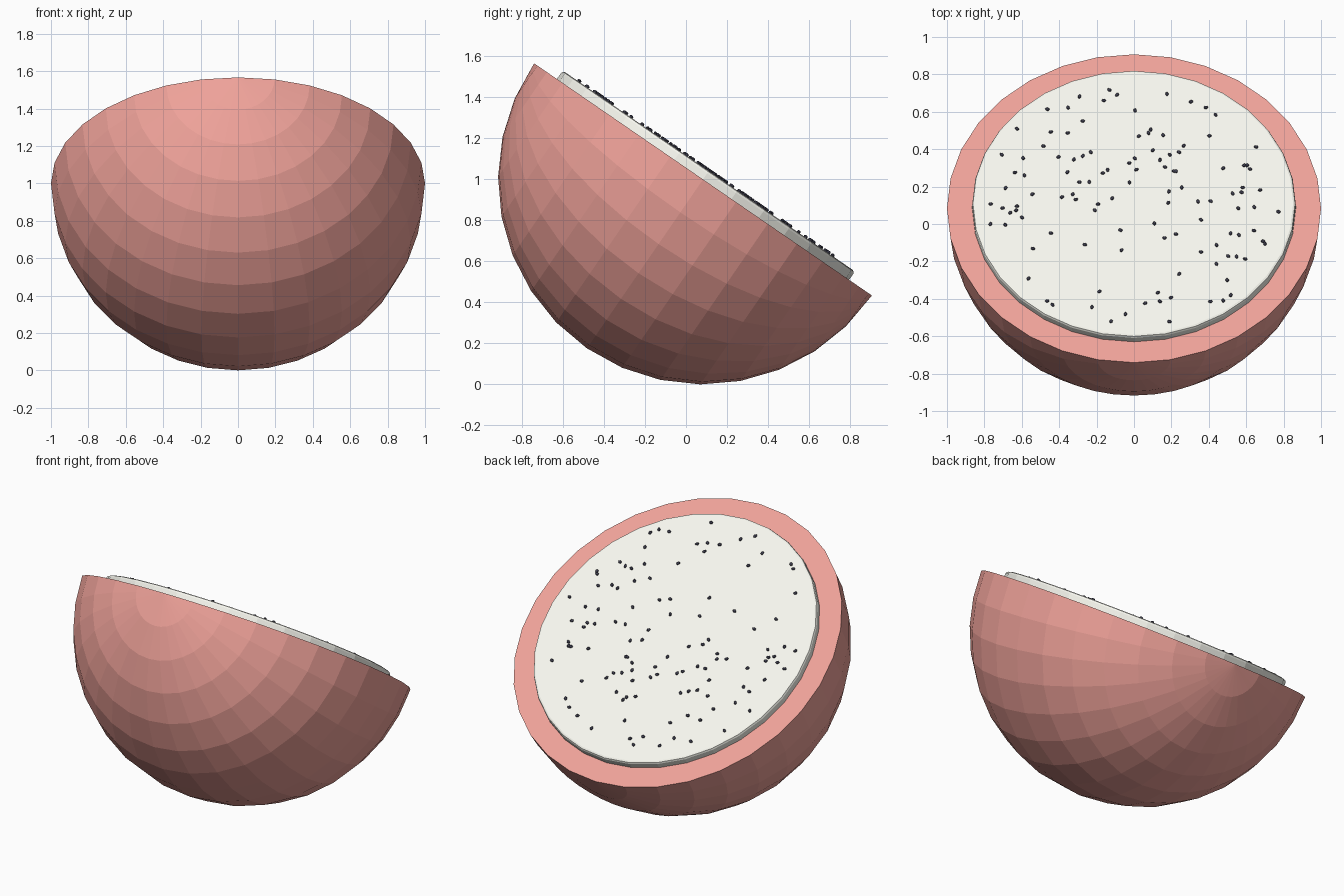
import bpy, bmesh, math, random
from mathutils import Matrix

if "Cube" in bpy.data.objects:
    bpy.data.objects.remove(bpy.data.objects["Cube"])

TILT = Matrix.Translation((0, 0.083, 1.0)) @ Matrix.Rotation(math.radians(-34.5), 4, 'X')


def make(name, bm, color):
    bmesh.ops.recalc_face_normals(bm, faces=bm.faces)
    mesh = bpy.data.meshes.new(name)
    bm.to_mesh(mesh)
    bm.free()
    mat = bpy.data.materials.new(name + "_colour")
    mat.diffuse_color = (*color, 1)
    mat.use_nodes = True
    mat.node_tree.nodes["Principled BSDF"].inputs["Base Color"].default_value = mat.diffuse_color
    mesh.materials.append(mat)
    obj = bpy.data.objects.new(name, mesh)
    obj.matrix_world = TILT
    bpy.context.collection.objects.link(obj)
    return obj


# Fruit skin: half a sphere with both poles on the cut rim, capped flat
bm = bmesh.new()
bmesh.ops.create_uvsphere(bm, u_segments=32, v_segments=16, radius=1,
                          matrix=Matrix.Rotation(math.radians(90), 4, 'X'))
bmesh.ops.bisect_plane(bm, geom=bm.verts[:] + bm.edges[:] + bm.faces[:], dist=1e-4,
                       plane_co=(0, 0, 0), plane_no=(0, 0, 1), clear_outer=True)
bmesh.ops.contextual_create(bm, geom=[e for e in bm.edges if e.is_boundary])
make("fruit_skin", bm, (0.86, 0.36, 0.32))

# Pale flesh disc with a small bevel, sitting on the cut
bm = bmesh.new()
bmesh.ops.create_cone(bm, cap_ends=True, segments=32, radius1=0.865, radius2=0.865,
                      depth=0.1)
rims = [e for e in bm.edges if abs(e.verts[0].co.z - e.verts[1].co.z) < 1e-4]
bmesh.ops.bevel(bm, geom=rims, offset=0.014, segments=2, profile=0.5, affect='EDGES')
make("flesh", bm, (0.94, 0.94, 0.87))

# Scattered seeds, slightly elongated and turned at random
random.seed(7)
bm = bmesh.new()
for _ in range(116):
    r, a = 0.8 * math.sqrt(random.random()), random.uniform(0, math.tau)
    m = (Matrix.Translation((r * math.cos(a), r * math.sin(a), 0.054))
         @ Matrix.Rotation(random.uniform(0, math.tau), 4, 'Z')
         @ Matrix.Diagonal((0.012, 0.009, 0.008, 1)))
    bmesh.ops.create_uvsphere(bm, u_segments=8, v_segments=6, radius=1, matrix=m)
make("seeds", bm, (0.05, 0.05, 0.08))
